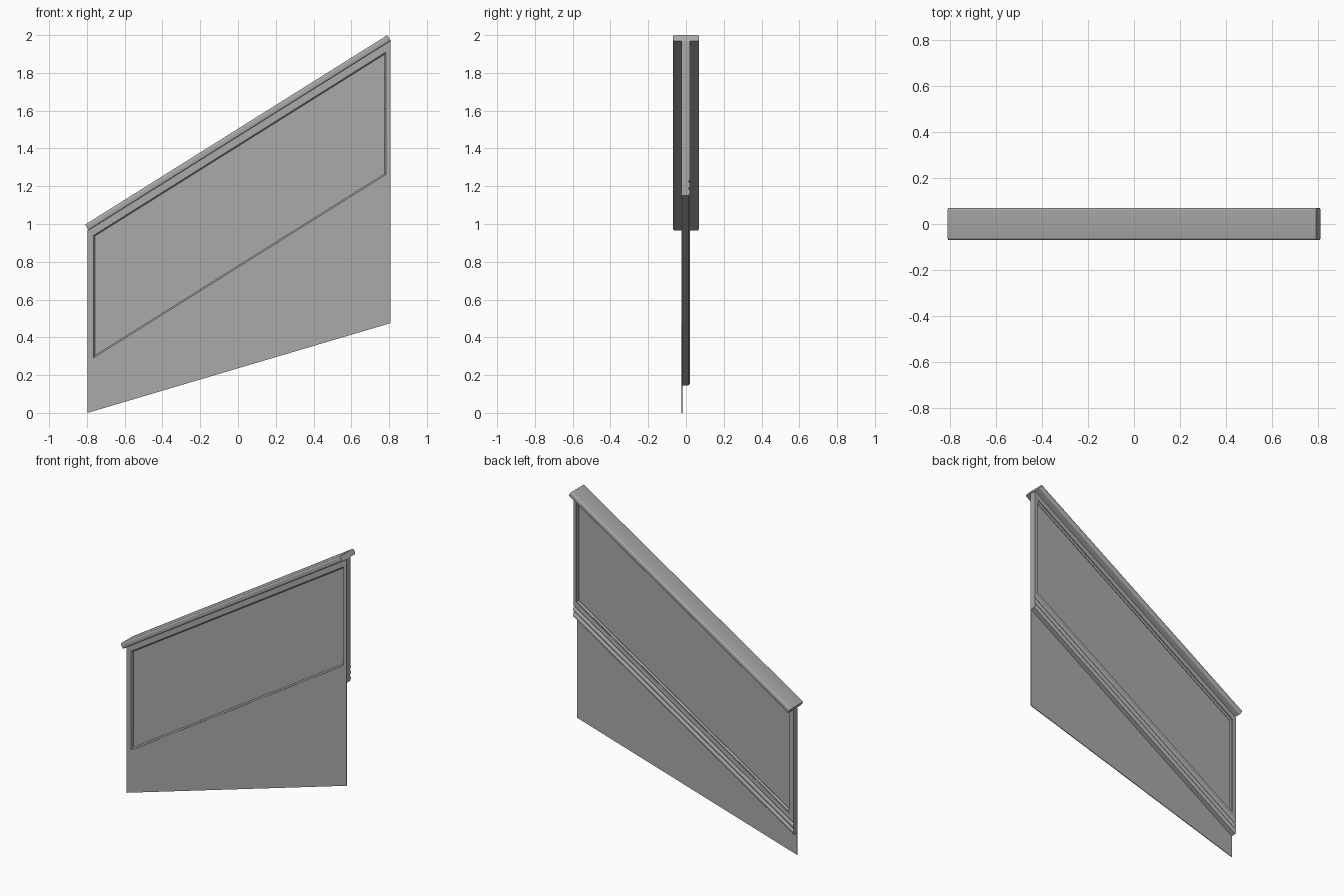
import bpy, bmesh, math

if "Cube" in bpy.data.objects:
    bpy.data.objects.remove(bpy.data.objects["Cube"], do_unlink=True)

SLOPE = 0.627                      # rise of the stair line
ANGLE = math.atan(SLOPE)
X0, X1 = -0.797, 0.807             # outer ends of the panel
OX0, OX1 = -0.768, 0.787           # ends of the framed opening
OV0, OV1 = 0.766, 1.424            # opening heights measured at x = 0
FRONT, BACK = -0.024, 0.021

grey = bpy.data.materials.new("painted_grey")
grey.use_nodes = True
colour = (0.4, 0.4, 0.4, 1)
grey.diffuse_color = colour
grey.node_tree.nodes["Principled BSDF"].inputs["Base Color"].default_value = colour


def finish(name, bm):
    bmesh.ops.recalc_face_normals(bm, faces=bm.faces)
    mesh = bpy.data.meshes.new(name)
    bm.to_mesh(mesh)
    bm.free()
    mesh.materials.append(grey)
    obj = bpy.data.objects.new(name, mesh)
    bpy.context.collection.objects.link(obj)
    bpy.ops.object.select_all(action="DESELECT")
    obj.select_set(True)
    bpy.context.view_layer.objects.active = obj
    bpy.ops.object.shade_smooth_by_angle(angle=math.radians(35))
    return obj


def skin(name, loops, closed):
    """Join equal point loops; closed makes a ring, otherwise the ends are capped."""
    bm = bmesh.new()
    rows = [[bm.verts.new(p) for p in loop] for loop in loops]
    n = len(rows[0])
    pairs = list(zip(rows, rows[1:]))
    if closed:
        pairs.append((rows[-1], rows[0]))
    else:
        bm.faces.new(rows[0])
        bm.faces.new(rows[-1])
    for a, b in pairs:
        for i in range(n):
            j = (i + 1) % n
            bm.faces.new((a[i], a[j], b[j], b[i]))
    return finish(name, bm)


def slanted(x0, x1, v0, v1, y):
    """Corners of a parallelogram that follows the stair line."""
    return [(x, y, v + SLOPE * x) for x, v in ((x0, v0), (x1, v0), (x1, v1), (x0, v1))]


def opening(inset, y):
    dv = inset / math.cos(ANGLE)
    return slanted(OX0 + inset, OX1 - inset, OV0 + dv, OV1 - dv, y)


def prism(name, profile, x0, x1, slope):
    return skin(name, [[(x, y, v + slope * x) for y, v in profile] for x in (x0, x1)], False)


# Thin front sheet: slanted top, shallower bottom edge, cut by the opening
def sheet_edge(y):
    top = slanted(X0, X1, OV0, 1.464, y)[2:]
    return [(X0, y, 0), (X1, y, 0.475)] + top


skin("front_sheet", [sheet_edge(FRONT), opening(0, FRONT),
                     opening(0, FRONT + 0.005), sheet_edge(FRONT + 0.005)], True)

# Frame of stiles and top rail behind the sheet
def frame_edge(y):
    return slanted(X0, X1, 0.74, 1.464, y)


skin("frame", [frame_edge(FRONT + 0.005), opening(0, FRONT + 0.005),
               opening(0, BACK), frame_edge(BACK)], True)

# Stepped bead around the panel on both sides
for name, y, side in (("front_bead", FRONT, 1), ("back_bead", BACK, -1)):
    steps = ((0, 0.003), (0.004, 0.003), (0.006, 0.008), (0.011, 0.012), (0.011, 0.02), (0, 0.02))
    skin(name, [opening(i, y + side * d) for i, d in steps], True)

# Infill panel
skin("infill_panel", [opening(0.003, y) for y in (-0.007, 0.005)], False)

# Bottom rail with three rounded ridges on the back
profile = [(FRONT + 0.005, 0.76), (FRONT + 0.005, 0.645)]
for low, high in ((0.645, 0.682), (0.682, 0.720), (0.720, 0.757)):
    for k in range(9):
        t = k / 8
        profile.append((BACK - 0.008 + 0.009 * math.sin(math.pi * t) ** 0.6 if 0 < t < 1
                        else BACK - 0.008, low + (high - low) * (0.02 + 0.96 * t)))
prism("bottom_rail", profile, X0, X1, SLOPE)

# Handrail cap with rounded long edges and square-cut ends
half_w, half_h, r = 0.07, 0.018, 0.011
rounded = []
for sy, sz, start in ((1, 1, 0), (-1, 1, 90), (-1, -1, 180), (1, -1, 270)):
    for k in range(6):
        a = math.radians(start + 18 * k)
        rounded.append((sy * (half_w - r) + r * math.cos(a), sz * (half_h - r) + r * math.sin(a)))
rail = prism("handrail", rounded, -0.944, 0.944, 0)
rail.rotation_euler.y = -ANGLE
rail.location.z = 1.483
